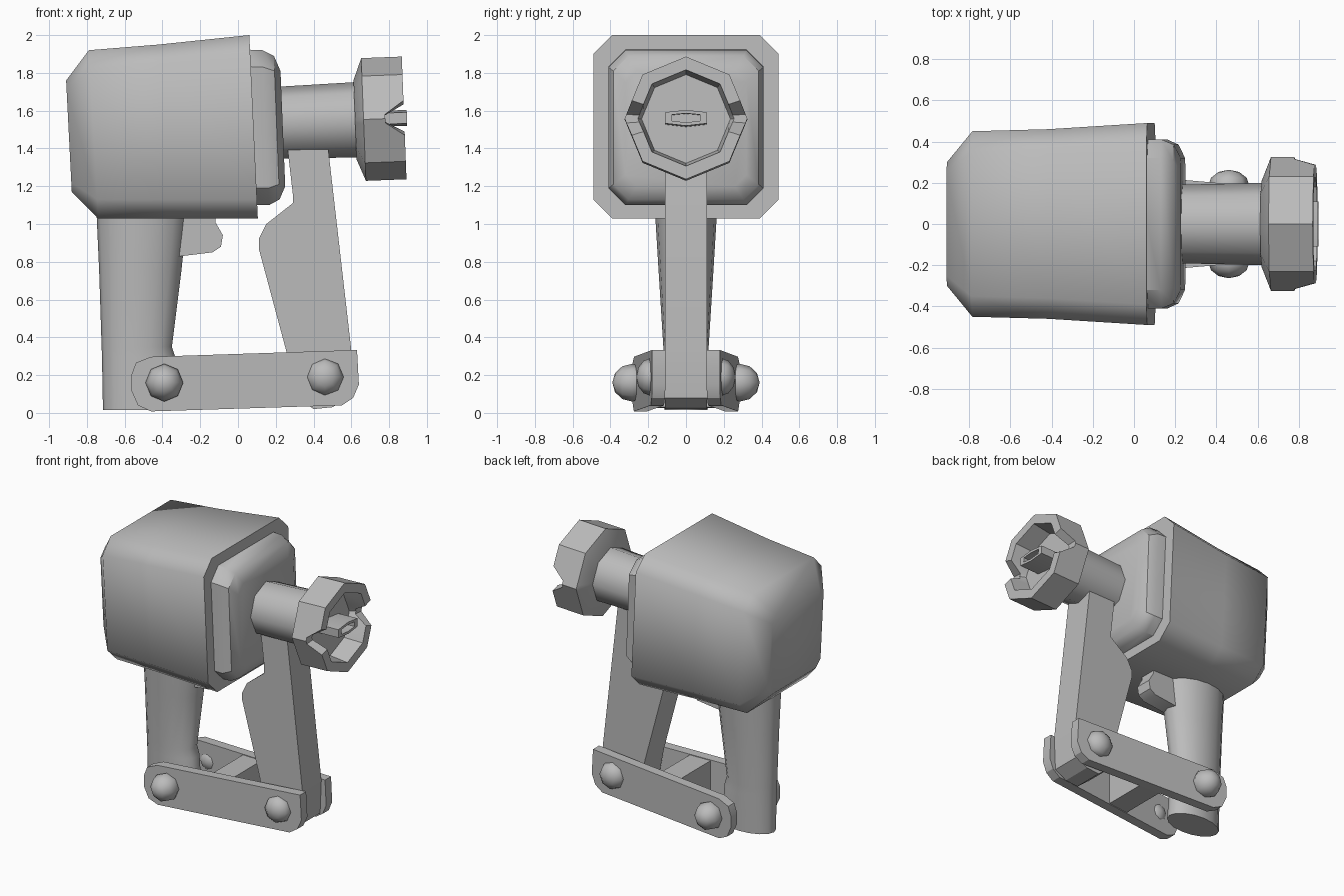
import bpy, bmesh, math
from mathutils import Matrix, Vector

cube = bpy.data.objects.get("Cube")
if cube:
    bpy.data.objects.remove(cube, do_unlink=True)

grey = bpy.data.materials.new("plain_grey")
grey.use_nodes = True
grey.diffuse_color = (0.5, 0.5, 0.5, 1)
grey.node_tree.nodes["Principled BSDF"].inputs["Base Color"].default_value = (0.5, 0.5, 0.5, 1)


def finish(name, bm, angle):
    bmesh.ops.recalc_face_normals(bm, faces=bm.faces)
    mesh = bpy.data.meshes.new(name)
    bm.to_mesh(mesh)
    bm.free()
    mesh.materials.append(grey)
    ob = bpy.data.objects.new(name, mesh)
    bpy.context.collection.objects.link(ob)
    bpy.ops.object.select_all(action='DESELECT')
    ob.select_set(True)
    bpy.context.view_layer.objects.active = ob
    bpy.ops.object.shade_smooth_by_angle(angle=math.radians(angle))
    return ob


def loft(name, rings, angle=30, matrix=None):
    """Skin a row of equal-length point rings and cap both ends."""
    bm = bmesh.new()
    loops = [[bm.verts.new(p) for p in ring] for ring in rings]
    n = len(loops[0])
    for a, b in zip(loops, loops[1:]):
        for i in range(n):
            j = (i + 1) % n
            bm.faces.new((a[i], a[j], b[j], b[i]))
    bm.faces.new(loops[0])
    bm.faces.new(loops[-1])
    if matrix:
        bm.transform(matrix)
    return finish(name, bm, angle)


def plate(name, outline, y0, y1, slope=0.0, angle=30):
    """Extrude a side outline between two depths, optionally skewed along x."""
    return loft(name, [[(x, y + slope * x, z) for x, z in outline] for y in (y0, y1)], angle)


def section(top, bottom, w, c):
    """Chamfered rectangle spanning a top and a bottom point, half width w."""
    top, bottom = Vector((top[0], 0, top[1])), Vector((bottom[0], 0, bottom[1]))
    k = c / (top - bottom).length
    corners = [(w, k), (w, 1 - k), (w - c, 1), (c - w, 1),
               (-w, 1 - k), (-w, k), (c - w, 0), (w - c, 0)]
    return [bottom.lerp(top, t) + Vector((0, y, 0)) for y, t in corners]


# Main housing and its rounded front block
loft("housing", [
    section((-0.91, 1.76), (-0.88, 1.17), 0.30, 0.05),
    section((-0.79, 1.92), (-0.74, 1.03), 0.45, 0.10),
    section((-0.42, 1.95), (-0.37, 1.03), 0.46, 0.10),
    section((0.06, 2.0), (0.105, 1.03), 0.49, 0.10)], 50)
loft("front_block", [
    section((0.0, 1.925), (0.04, 1.10), 0.41, 0.09),
    section((0.13, 1.92), (0.165, 1.10), 0.41, 0.09),
    section((0.19, 1.89), (0.22, 1.13), 0.385, 0.08),
    section((0.225, 1.81), (0.25, 1.20), 0.32, 0.06)], 40)

# Barrel assembly, built along x then tipped up slightly
tilt = Matrix.Translation((0.24, 0, 1.537)) @ Matrix.Rotation(math.radians(-2.2), 4, 'Y')


def octagon(x, r):
    return [(x, r * math.cos(i * math.pi / 4), r * math.sin(i * math.pi / 4)) for i in range(8)]


loft("barrel", [octagon(-0.05, 0.19), octagon(0.42, 0.2)], 50, tilt)


def cup_ring(x, r, notch=0.0):
    """Octagon with extra points beside its two side corners for the notches."""
    pts = [Vector(p) for p in octagon(x, r)]
    ring = []
    for i in range(8):
        a, b = pts[i], pts[(i + 1) % 8]
        depth = notch if i % 4 == 0 else 0
        ring.append(a - Vector((depth, 0, 0)))
        if i % 4 == 0:
            ring += [a.lerp(b, 0.1) - Vector((notch, 0, 0)), a.lerp(b, 0.4)]
        if i % 4 == 3:
            ring += [a.lerp(b, 0.6), a.lerp(b, 0.9) - Vector((notch, 0, 0))]
    return ring


loft("muzzle_cup", [
    cup_ring(0.38, 0.21), cup_ring(0.425, 0.325), cup_ring(0.64, 0.325, 0.10),
    cup_ring(0.64, 0.255, 0.10), cup_ring(0.50, 0.235)], 30, tilt)


# Flat hollow tongue inside the cup
def tongue_ring(x, w, h):
    return [(x, w, -h * 0.7), (x, w, h * 0.7), (x, 0, h), (x, -w, h * 0.7),
            (x, -w, -h * 0.7), (x, 0, -h)]


loft("tongue", [tongue_ring(0.48, 0.11, 0.042), tongue_ring(0.655, 0.11, 0.042),
                tongue_ring(0.655, 0.075, 0.024), tongue_ring(0.60, 0.075, 0.024)], 30, tilt)


# Rear grip, an oval column
def oval(x0, x1, w, z):
    c, r = (x0 + x1) / 2, (x1 - x0) / 2
    ring = []
    for i in range(16):
        a = i * math.pi / 8
        ring.append((c + r * math.cos(a), w * math.sin(a), z))
    return ring


loft("rear_grip", [
    oval(-0.715, -0.31, 0.115, 0.015), oval(-0.72, -0.33, 0.12, 0.29),
    oval(-0.722, -0.35, 0.12, 0.35), oval(-0.735, -0.30, 0.145, 0.75),
    oval(-0.75, -0.265, 0.165, 1.08)], 40)

# Trigger
plate("trigger", [(-0.38, 1.06), (-0.12, 1.06), (-0.12, 1.01), (-0.08, 0.94), (-0.09, 0.88),
                  (-0.135, 0.85), (-0.38, 0.82)], -0.06, 0.06)

# Front arm
plate("front_arm", [
    (0.26, 1.42), (0.29, 1.16), (0.29, 1.11), (0.15, 1.0), (0.11, 0.92), (0.11, 0.87),
    (0.255, 0.33), (0.30, 0.10), (0.40, 0.02), (0.50, 0.03), (0.59, 0.08),
    (0.60, 0.33), (0.475, 1.42)], -0.11, 0.11, angle=20)

# Splayed side links with bolt heads, mirrored in y
link = [(-0.565, 0.2), (-0.54, 0.265), (-0.46, 0.297), (0.63, 0.333), (0.64, 0.15),
        (0.61, 0.08), (0.55, 0.04), (-0.46, 0.008), (-0.53, 0.04), (-0.565, 0.12)]
for side, label in ((1, "back"), (-1, "front")):
    plate(label + "_link", link, side * 0.165, side * 0.235, -side * 0.088)
    for end, x, y, z, bulge in (("rear", -0.39, 0.285, 0.16, 0.105),
                                ("lever", 0.46, 0.185, 0.19, 0.078)):
        bm = bmesh.new()
        bmesh.ops.create_uvsphere(bm, u_segments=8, v_segments=6, radius=0.1)
        bm.transform(Matrix.Translation((x, side * y, z))
                     @ Matrix.Diagonal((1, bulge / 0.1, 1, 1))
                     @ Matrix.Rotation(math.pi / 2, 4, 'X'))
        finish(label + "_" + end + "_bolt", bm, 50)

# Cross bar joining the links
plate("cross_bar", [(-0.08, 0.025), (0.08, 0.03), (0.08, 0.31), (-0.08, 0.305)], -0.19, 0.19)
